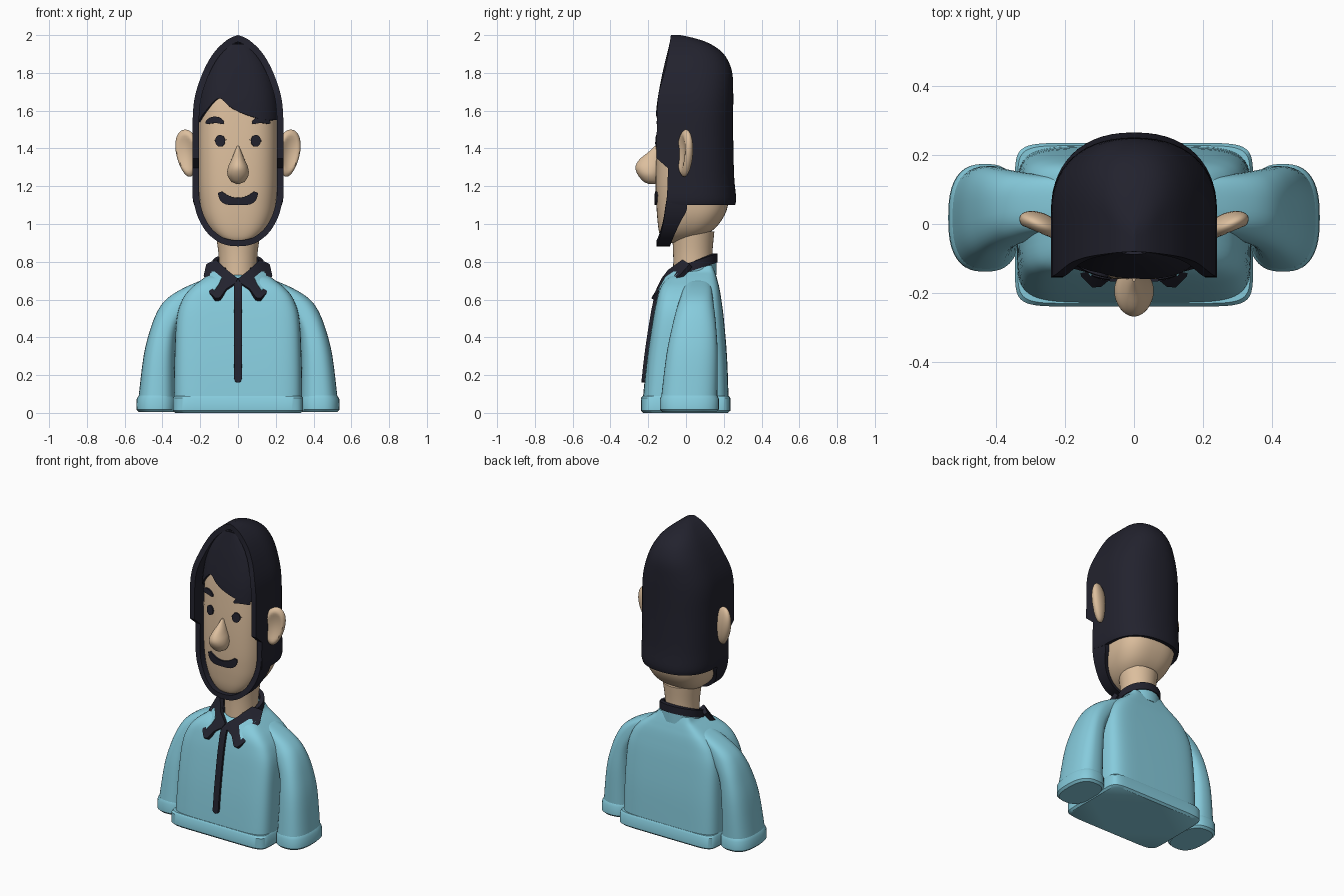
import bpy, bmesh, math

if "Cube" in bpy.data.objects:
    bpy.data.objects.remove(bpy.data.objects["Cube"])


def material(name, rgb):
    m = bpy.data.materials.new(name)
    m.diffuse_color = (*rgb, 1)
    m.use_nodes = True
    m.node_tree.nodes["Principled BSDF"].inputs["Base Color"].default_value = m.diffuse_color
    return m


SKIN = material("skin", (0.72, 0.52, 0.34))
DARK = material("dark_hair", (0.016, 0.016, 0.027))
BLUE = material("light_blue", (0.24, 0.60, 0.72))


def finish(ob, angle=40):
    bpy.ops.object.select_all(action='DESELECT')
    ob.select_set(True)
    bpy.context.view_layer.objects.active = ob
    for mod in list(ob.modifiers):
        bpy.ops.object.modifier_apply(modifier=mod.name)
    bpy.ops.object.shade_smooth_by_angle(angle=math.radians(angle))
    return ob


def sheet(name, rows, mat, wrap=False, cap=False, thick=0, offset=-1):
    """Grid surface from rows of points, optionally closed or thickened."""
    n = len(rows[0])
    verts = [p for r in rows for p in r]
    faces = []
    for j in range(len(rows) - 1):
        for i in range(n if wrap else n - 1):
            k = (i + 1) % n
            faces.append((j*n + i, j*n + k, (j+1)*n + k, (j+1)*n + i))
    if cap:
        faces.append(tuple(range(n))[::-1])
        faces.append(tuple((len(rows) - 1)*n + i for i in range(n)))
    me = bpy.data.meshes.new(name)
    me.from_pydata(verts, [], faces)
    bm = bmesh.new()
    bm.from_mesh(me)
    bmesh.ops.remove_doubles(bm, verts=bm.verts, dist=0.0004)
    bm.to_mesh(me)
    bm.free()
    me.materials.append(mat)
    ob = bpy.data.objects.new(name, me)
    bpy.context.collection.objects.link(ob)
    if thick:
        s = ob.modifiers.new("thickness", 'SOLIDIFY')
        s.thickness, s.offset = thick, offset
    return finish(ob)


def smooth(rows, k=4):
    """Catmull-Rom interpolation through table rows."""
    out = []
    for i in range(len(rows) - 1):
        a, b, c, d = rows[max(i-1, 0)], rows[i], rows[i+1], rows[min(i+2, len(rows)-1)]
        for s in range(k):
            t = s / k
            out.append([0.5*(2*q + (r-p)*t + (2*p-5*q+4*r-u)*t*t + (3*q-p-3*r+u)*t**3)
                        for p, q, r, u in zip(a, b, c, d)])
    return out + [list(rows[-1])]


def sp(v, n):
    return math.copysign(abs(v) ** (2 / n), v)


def loft(name, rows, mat, n=2.5, cx=0, seg=64):
    """Stack of superellipse sections: z, half width, front y, back y."""
    pts = []
    for z, w, f, b in rows:
        ring = []
        for i in range(seg):
            a = 2 * math.pi * i / seg
            ring.append((cx + w*sp(math.cos(a), n), (f+b)/2 + (b-f)/2*sp(math.sin(a), n), z))
        pts.append(ring)
    return sheet(name, pts, mat, wrap=True, cap=True)


def lerp(table, v):
    for a, b in zip(table, table[1:]):
        if v <= b[0]:
            t = max(0, (v - a[0]) / (b[0] - a[0]))
            return [p + (q - p) * t for p, q in zip(a, b)]
    return table[-1]


def front_y(rows, n, x, z):
    _, w, f, b = lerp(rows, z)
    return (f+b)/2 - (b-f)/2 * max(0, 1 - min(1, abs(x)/w)**n) ** (1/n)


def decal(name, rows, n, x0, x1, low, high, mat, thick=0.009, nx=32, nz=10):
    """Thin plate lying on the front of a loft."""
    pts = []
    for j in range(nz + 1):
        row = []
        for i in range(nx + 1):
            x = (x0+x1)/2 - (x1-x0)/2 * math.cos(math.pi * i / nx)
            z = low(x) + (high(x) - low(x)) * j / nz
            row.append((x, front_y(rows, n, x, z), z))
        pts.append(row)
    return sheet(name, pts, mat, thick=thick, offset=1)


# Shirt body and hem
TORSO = smooth([(0.02, .338, -.23, .227), (.09, .34, -.227, .225), (.3, .336, -.205, .217),
                (.5, .325, -.175, .2), (.6, .295, -.155, .187), (.66, .25, -.138, .177),
                (.70, .2, -.112, .167), (.725, .165, -.08, .16), (.75, .13, 0, .152), (.78, .11, .06, .14)])
loft("shirt_body", TORSO, BLUE, n=6)
loft("shirt_hem", [(0, .333, -.226, .222), (.012, .345, -.238, .235), (.078, .345, -.239, .235),
                   (.09, .337, -.23, .227)], BLUE, n=10)

# Sleeves and cuffs: z, inner x, outer x, front y, back y
ARM = smooth([(.05, .33, .53, -.135, .165), (.3, .333, .5, -.105, .168), (.45, .315, .462, -.075, .16),
              (.55, .255, .42, -.05, .15), (.61, .2, .37, -.03, .142), (.66, .15, .29, -.015, .135),
              (.70, .1, .2, .0, .125)])
CUFF = [(.005, .335, .525, -.125, .16), (.018, .325, .538, -.138, .174),
        (.075, .325, .536, -.138, .174), (.092, .335, .525, -.13, .165)]
for side, s in (("right", 1), ("left", -1)):
    for label, rows in (("sleeve", ARM), ("cuff", CUFF)):
        pts = []
        for z, xi, xo, f, b in rows:
            ring = []
            for i in range(40):
                a = 2 * math.pi * i / 40
                ring.append((s*(xi+xo)/2 + (xo-xi)/2*sp(math.cos(a), 2.6),
                             (f+b)/2 + (b-f)/2*sp(math.sin(a), 2.6), z))
            pts.append(ring)
        sheet(f"{side}_{label}", pts, BLUE, wrap=True, cap=True)

# Button strip
decal("front_strip", TORSO, 6, -.02, .02, lambda x: .18 - math.sqrt(max(0, .0004 - x*x)),
      lambda x: .705, DARK, thick=0.016, nx=10, nz=24)

# Neck
loft("neck", smooth([(.68, .105, -.07, .145), (.75, .1, -.068, .14), (.85, .104, -.068, .14),
                     (.96, .12, -.075, .15)]), SKIN, n=2)


# Collar band, open at the front
def collar(name, lo, hi, r, mat):
    rows = []
    for dz in (lo, hi):
        row = []
        for i in range(41):
            a = math.radians(-55 + 290 * i / 40)
            y = .04 + (r - .008) * math.sin(a)
            row.append((r * math.cos(a), y, .78 + (y - .04) * .33 + dz))
        rows.append(row)
    sheet(name, rows, mat, thick=0.026)


collar("collar_stand", -.09, -.015, .13, BLUE)
collar("collar_trim", -.025, .022, .136, DARK)

# Collar wings with light insets
WING = [(0, .705), (.055, .75), (.11, .805), (.16, .78), (.175, .72),
        (.15, .63), (.12, .6), (.095, .602), (.06, .65), (.015, .68)]
INSET = [(.085, .715), (.12, .745), (.165, .765), (.168, .73), (.145, .675), (.125, .645), (.10, .68)]


def wing(name, outline, s, lift, thick, mat):
    cx = sum(p[0] for p in outline) / len(outline)
    cz = sum(p[1] for p in outline) / len(outline)
    rows = []
    for k in (1, .7, .4, .1):
        row = []
        for px, pz in outline:
            x, z = cx + (px - cx) * k, cz + (pz - cz) * k
            y = -.08 - (.78 - z) * .52 + max(0, z - .6) * 23 * x * x - lift
            row.append((s * x, y, z))
        rows.append(row)
    ob = sheet(name, rows + [[(s*cx, sum(p[1] for p in rows[-1])/len(outline), cz)]*len(outline)],
               mat, wrap=True, thick=thick, offset=0)


for side, s in (("right", 1), ("left", -1)):
    wing(f"{side}_collar_wing", WING, s, 0, .026, DARK)
    wing(f"{side}_collar_inset", INSET, s, .014, .009, BLUE)

# Head, dark under the hair
HEAD = smooth([(.9, .04, -.115, -.02), (.925, .1, -.133, .07), (.97, .15, -.145, .145), (1.03, .183, -.152, .195),
               (1.1, .2, -.157, .222), (1.2, .208, -.161, .225), (1.35, .21, -.16, .22), (1.5, .21, -.153, .22),
               (1.65, .204, -.14, .2), (1.8, .172, -.112, .18), (1.9, .118, -.088, .14), (1.955, .05, -.075, .06)])
HN = 2.8
head = loft("head", HEAD, SKIN, n=HN)
head.data.materials.append(DARK)
for p in head.data.polygons:
    if p.center.z > 1.72:
        p.material_index = 1

# Hair shell, open at the face
HAIR = smooth([(1.1, .232, -.02, .26), (1.14, .24, -.155, .265), (1.25, .24, -.155, .255), (1.45, .24, -.155, .25),
               (1.6, .238, -.153, .25), (1.7, .222, -.143, .25), (1.8, .187, -.115, .245), (1.87, .152, -.1, .22),
               (1.92, .117, -.092, .18), (1.96, .076, -.086, .115), (1.985, .04, -.082, .04), (2.0, 0, -.08, -.03)])
rows = []
for z, w, f, b in HAIR:
    w = max(w, 0)
    if z < 1.315:
        f = max(f, -.095)
    yc = min(.03, (f + b) / 2)
    right = [(w, f + (yc - f) * i / 6, z) for i in range(6)]
    arc = [(w * sp(math.cos(math.pi*i/28), 2.3), yc + (b - yc) * sp(math.sin(math.pi*i/28), 2.3), z)
           for i in range(29)]
    rows.append(right + arc + [(-x, y, q) for x, y, q in right[::-1]])
sheet("hair", rows, DARK, thick=0.034)

# Chin strap beard: x, z, front y, back y
half = [(.238, 1.31, -.095, 0), (.238, 1.16, -.1, 0), (.226, 1.08, -.11, .005), (.2, 1.01, -.12, -.03),
        (.155, .945, -.135, -.06), (.085, .896, -.15, -.08), (0, .882, -.155, -.085)]
path = smooth(half + [(-x, z, f, b) for x, z, f, b in half[-2::-1]])
sheet("beard", [[(x, f + (b - f) * t / 4, z) for x, z, f, b in path] for t in range(5)], DARK, thick=0.032)

# Fringe
EDGE = smooth([(-.2, 1.54), (-.165, 1.595), (-.1, 1.665), (-.05, 1.625), (0, 1.595), (.08, 1.565),
               (.15, 1.55), (.2, 1.55)])
decal("fringe", HEAD, HN, -.2, .2, lambda x: lerp(EDGE, x)[1],
      lambda x: 1.55 + .4 * math.sqrt(1 - (x / .207) ** 2), DARK, thick=0.012, nx=64, nz=20)

# Eyes, brows and mouth
for side, s in (("right", 1), ("left", -1)):
    def oval(x, c=s * .093):
        return .031 * math.sqrt(max(0, 1 - ((x - c) / .025) ** 2))
    decal(f"{side}_eye", HEAD, HN, s*.093 - .025, s*.093 + .025,
          lambda x: 1.44 - oval(x), lambda x: 1.44 + oval(x), DARK)

    def brow(x, c=s * .12):
        return ((x - c) / .046)
    decal(f"{side}_brow", HEAD, HN, s*.12 - .046, s*.12 + .046,
          lambda x: 1.548 - .012*brow(x)**2 - .014*math.sqrt(max(0, 1 - brow(x)**4)),
          lambda x: 1.553 - .017*brow(x)**2 + .015*math.sqrt(max(0, 1 - brow(x)**4)), DARK)
decal("mouth", HEAD, HN, -.103, .103,
      lambda x: 1.165 - .065 * max(0, 1 - (x/.103)**4) ** .5,
      lambda x: 1.139 + .034 * min(1, abs(x)/.085)**2 - .008 * max(0, abs(x) - .085)/.018, DARK)

# Nose
loft("nose", smooth([(1.213, .008, -.2, -.15), (1.225, .036, -.225, -.14), (1.26, .056, -.255, -.13),
                     (1.3, .053, -.268, -.12), (1.34, .036, -.248, -.12), (1.38, .019, -.2, -.13),
                     (1.412, .006, -.166, -.14)]), SKIN, n=2, seg=32)

# Ears, hollowed on the front side
for side, s in (("right", 1), ("left", -1)):
    bpy.ops.mesh.primitive_uv_sphere_add(segments=32, ring_count=20)
    ear = bpy.context.object
    ear.name = f"{side}_ear"
    for v in ear.data.vertices:
        x, y, z = v.co
        if y < 0:
            y += 1.3 * max(0, .62 - x*x - z*z)
        v.co = (x * (.062 + .012 * z) + .012 * z, y * .036, z * .125)
        x, y, z = v.co
        v.co = (s * (.268 + x * .95 - y * .34), -.005 + y * .94 + x * .4, 1.375 + z)
    if s < 0:
        ear.data.flip_normals()
    ear.data.materials.append(SKIN)
    finish(ear)
